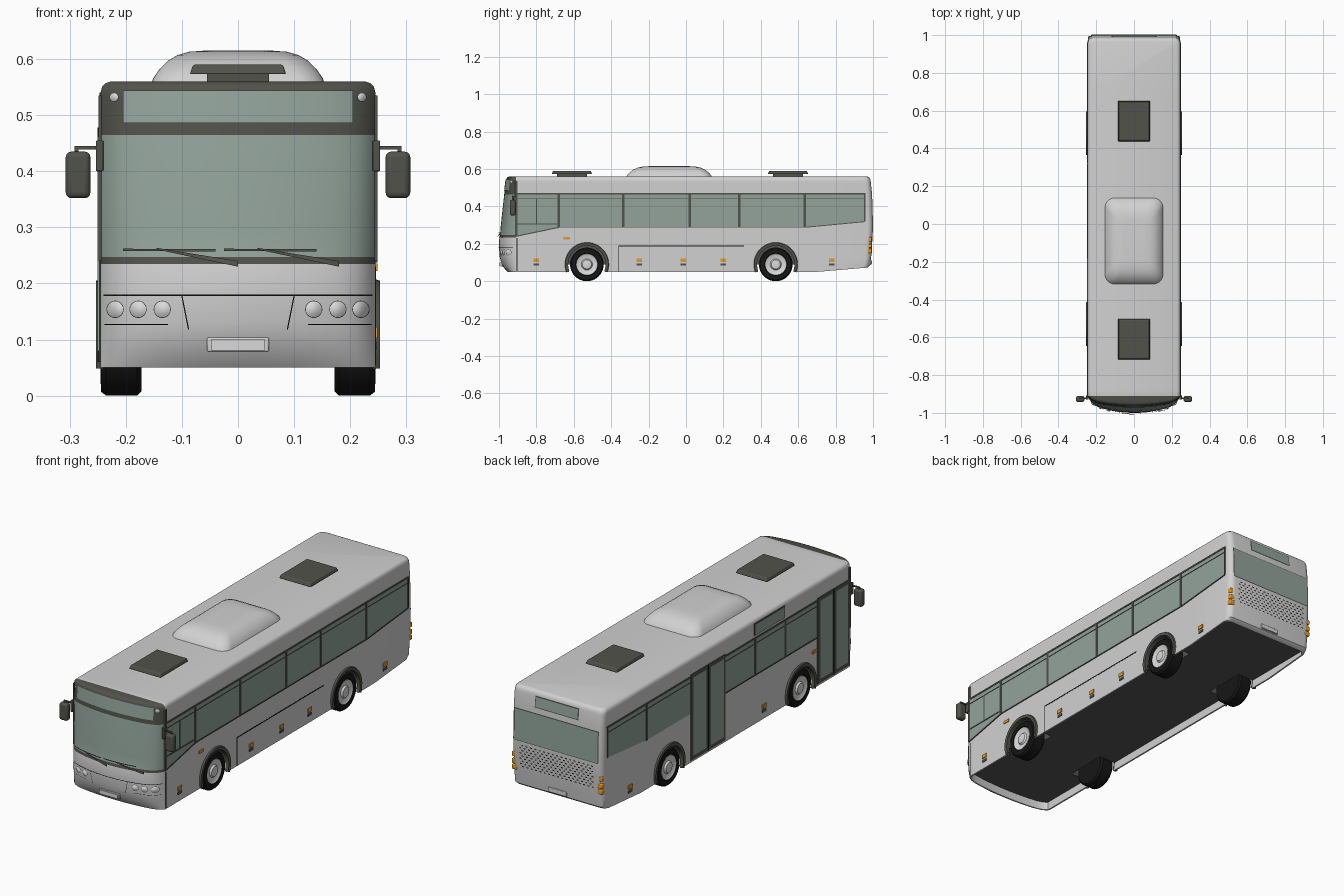
import bpy, bmesh, math

if "Cube" in bpy.data.objects:
    bpy.data.objects.remove(bpy.data.objects["Cube"])

def material(name, r, g, b):
    m = bpy.data.materials.new(name)
    m.diffuse_color = (r, g, b, 1)
    m.use_nodes = True
    m.node_tree.nodes["Principled BSDF"].inputs["Base Color"].default_value = m.diffuse_color
    return m

WHITE = material("body white", 0.64, 0.64, 0.64)
GLASS = material("tinted glass", 0.29, 0.37, 0.33)
DARK = material("dark trim", 0.085, 0.085, 0.07)
UNDER = material("underbody grey", 0.09, 0.09, 0.09)
BLACK = material("rubber black", 0.008, 0.008, 0.008)
ORANGE = material("marker orange", 0.8, 0.32, 0.02)
SILVER = material("lamp silver", 0.7, 0.7, 0.7)

def build(name, verts, faces, mats, rule=None, angle=35):
    me = bpy.data.meshes.new(name)
    me.from_pydata(verts, [], faces)
    bm = bmesh.new()
    bm.from_mesh(me)
    bmesh.ops.recalc_face_normals(bm, faces=bm.faces)
    if rule:
        for f in bm.faces:
            f.material_index = rule(f.calc_center_median())
    bm.to_mesh(me)
    bm.free()
    for m in mats:
        me.materials.append(m)
    ob = bpy.data.objects.new(name, me)
    bpy.context.collection.objects.link(ob)
    smooth(ob, angle)
    return ob

def smooth(ob, angle=35):
    bpy.ops.object.select_all(action='DESELECT')
    ob.select_set(True)
    bpy.context.view_layer.objects.active = ob
    bpy.ops.object.shade_smooth_by_angle(angle=math.radians(angle))

def loft(rings, caps=True):
    n = len(rings[0])
    verts = [p for r in rings for p in r]
    faces = [(k*n+i, k*n+(i+1) % n, (k+1)*n+(i+1) % n, (k+1)*n+i)
             for k in range(len(rings)-1) for i in range(n)]
    if caps:
        faces += [tuple(range(n)), tuple(range(len(verts)-n, len(verts)))]
    return verts, faces

# Body profile: height, front y, back y
W, SIDE = 0.245, -0.91
PROFILE = [(0.05, -0.955, 0.97), (0.085, -0.985, 0.985), (0.13, -0.996, 0.99), (0.18, -1.0, 0.994),
           (0.235, -0.998, 0.997), (0.247, -0.994, 0.998), (0.3, -0.99, 1.0), (0.465, -0.972, 0.995),
           (0.53, -0.963, 0.988), (0.54, -0.962, 0.986)]

def at(z, col):
    for a, b in zip(PROFILE, PROFILE[1:]):
        if z <= b[0]:
            return a[col] + (b[col]-a[col])*(z-a[0])/(b[0]-a[0])
    return PROFILE[-1][col]

def bow(u):
    return 0.55*u**2 + 0.45*u**12

def front_y(x, z):
    f = at(z, 1)
    return f + (SIDE-f)*bow(min(1, abs(x)/W))

def ring(z, f, b, inset=0, rise=False):
    w, f, b = W-inset, f+inset, b-inset
    pts = []
    for i in range(25):
        u = math.sin(math.pi*(i/24-0.5))
        pts.append((w*u, f+(SIDE-f)*bow(u)))
    corner = [(w-0.03+0.03*math.cos(a*math.pi/10), b-0.03+0.03*math.sin(a*math.pi/10)) for a in range(6)]
    right = [(w, -0.88), (w, 0.7)] + corner
    pts += right + [(-x, y) for x, y in reversed(right)]
    return [(x, y, z+(max(0, y-0.7)*0.085 if rise else 0)) for x, y in pts]

# Body shell with sunken floor, painted by region
z0, f0, b0 = PROFILE[0]
rings = [ring(0.09, f0, b0, 0.008), ring(z0, f0, b0, 0.008, True), ring(z0, f0, b0, 0, True)]
rings += [ring(*p) for p in PROFILE[1:]]
rings += [ring(z, -0.962, 0.986, i) for z, i in ((0.551, 0.003), (0.557, 0.009), (0.56, 0.018))]
verts, faces = loft(rings, False)
n = len(rings[0])
top = len(verts)-n
faces += [tuple(range(n)), tuple(range(top, top+25)), tuple(range(top+24, top+n)) + (top,)]

def paint(c):
    if abs(c.z-0.09) < 0.001 and abs(c.y) < 0.9 and abs(c.x) < 0.2:
        return 3
    if c.y < SIDE and c.z > 0.235:
        return 1 if 0.247 < c.z < 0.465 else 2
    return 0

body = build("body", verts, faces, [WHITE, GLASS, DARK, UNDER], paint)

# Wheel wells cut out of the body
AXLES, HUBZ = (-0.53, 0.48), 0.09

def circle_x(x, y, r, seg=40):
    return [(x, y+r*math.cos(2*math.pi*i/seg), HUBZ+r*math.sin(2*math.pi*i/seg)) for i in range(seg)]

cv, cf = [], []
for y in AXLES:
    for s in (-1, 1):
        v, f = loft([circle_x(s*0.15, y, 0.104), circle_x(s*0.3, y, 0.104)])
        cf += [tuple(i+len(cv) for i in q) for q in f]
        cv += v
cutter = build("wheel_well_cutter", cv, cf, [WHITE, GLASS, DARK, UNDER], lambda c: 3)
cutter.hide_render = True
mod = body.modifiers.new("wells", 'BOOLEAN')
mod.operation, mod.solver, mod.object = 'DIFFERENCE', 'EXACT', cutter
bpy.context.view_layer.objects.active = body
bpy.ops.object.modifier_apply(modifier="wells")
bpy.data.objects.remove(cutter)
smooth(body)

# Wheels and arch trims
for y, end in zip(AXLES, ("front", "rear")):
    for s, side in ((1, "right"), (-1, "left")):
        tire = [(0.172, 0.05), (0.172, 0.082), (0.18, 0.09), (0.235, 0.09), (0.244, 0.083), (0.245, 0.06), (0.236, 0.056)]
        build(f"{end}_{side}_tire", *loft([circle_x(s*x, y, r) for x, r in tire]), [BLACK])
        hub = [(0.232, 0.058), (0.244, 0.057), (0.24, 0.05), (0.238, 0.03), (0.246, 0.024), (0.248, 0.012)]
        build(f"{end}_{side}_hub", *loft([circle_x(s*x, y, r) for x, r in hub]), [SILVER])
        arc = []
        for i in range(29):
            a = math.radians(-21 + 222*i/28)
            arc.append([(s*x, y+r*math.cos(a), HUBZ+r*math.sin(a))
                        for x, r in ((0.235, 0.1), (0.252, 0.1), (0.253, 0.115), (0.24, 0.119))])
        build(f"{end}_{side}_arch_trim", *loft(arc), [DARK])

# Flat plates on the sides
def R(y0, y1, za, zb):
    return [(y0, za), (y1, za), (y1, zb), (y0, zb)]

def side_plates(name, s, polys, mat, out=0.002):
    v, f = [], []
    for p in polys:
        pv, pf = loft([[(s*0.243, y, z) for y, z in p], [(s*(W+out), y, z) for y, z in p]])
        f += [tuple(i+len(v) for i in q) for q in pf]
        v += pv
    build(name, v, f, [mat], angle=20)

rear_pane = [(0.32, 0.29), (0.64, 0.29), (0.955, 0.32), (0.955, 0.465), (0.32, 0.465)]
side_plates("right_windows", 1, [[(-0.91, 0.24), (-0.68, 0.288), (-0.68, 0.465), (-0.91, 0.465)],
            R(-0.68, 0.32, 0.29, 0.465), rear_pane], GLASS)
bars = [R(y-0.006, y+0.006, 0.29, 0.465) for y in (-0.68, -0.335, 0.02, 0.285, 0.635)]
bars += [R(-0.91, 0.96, 0.463, 0.471), R(-0.91, -0.68, 0.302, 0.308), R(-0.803, -0.797, 0.305, 0.442),
         R(0.953, 0.959, 0.32, 0.465), R(-0.68, 0.64, 0.286, 0.291), R(-0.91, 0.955, 0.44, 0.443),
         [(-0.91, 0.237), (-0.68, 0.285), (-0.68, 0.291), (-0.91, 0.243)],
         [(0.64, 0.286), (0.955, 0.316), (0.955, 0.321), (0.64, 0.291)]]
side_plates("right_window_frames", 1, bars, DARK, 0.004)
side_plates("left_windows", -1, [rear_pane, R(-0.655, 0.05, 0.29, 0.465)], GLASS)
side_plates("left_window_frames", -1, [R(y-0.006, y+0.006, 0.29, 0.465) for y in (0.655, -0.18, -0.41)] +
            [R(-0.66, 0.05, 0.463, 0.471), R(0.32, 0.96, 0.463, 0.471), R(-0.66, 0.05, 0.286, 0.291),
             R(0.32, 0.955, 0.44, 0.443), R(-0.66, 0.05, 0.44, 0.443), R(0.953, 0.959, 0.32, 0.465)], DARK, 0.004)
side_plates("left_sign_frame", -1, [R(-0.41, -0.175, 0.48, 0.54)], DARK)
side_plates("left_sign", -1, [R(-0.405, -0.18, 0.485, 0.535)], GLASS, 0.004)
for name, ya, yb in (("front_door", -0.905, -0.66), ("middle_door", 0.05, 0.317)):
    mid = (ya+yb)/2
    side_plates(name + "_frame", -1, [R(ya, yb, 0.06, 0.478)], DARK, 0.003)
    side_plates(name + "_glass", -1, [R(a+0.014, b-0.014, 0.08, 0.462) for a, b in ((ya, mid), (mid, yb))], GLASS, 0.005)
    side_plates(name + "_seam", -1, [R(mid-0.002, mid+0.002, 0.06, 0.478)], BLACK, 0.005)
for s, side, ys in ((1, "right", (-0.8, -0.25, -0.015, 0.2, 0.78)), (-1, "left", (-0.25, 0.78))):
    side_plates(side + "_pillar", s, [R(-0.915, -0.902, 0.24, 0.535)], DARK, 0.004)
    side_plates(side + "_markers", s, [R(y-0.015, y+0.015, 0.103, 0.122) for y in ys] + [R(-0.655, -0.62, 0.222, 0.236)], ORANGE, 0.004)
    side_plates(side + "_reflectors", s, [R(y-0.015, y+0.015, 0.083, 0.096) for y in ys], DARK, 0.003)
side_plates("right_panel_lines", 1, [R(-0.36, 0.31, 0.186, 0.191), R(-0.361, -0.357, 0.053, 0.19),
            R(-0.906, -0.902, 0.055, 0.23)], BLACK, 0.001)

# Details laid on the curved front
def front_strip(name, a, b, wa, wb, mat, off=0.003, steps=24):
    v, f = [], []
    for i in range(steps+1):
        t = i/steps
        x, z, h = a[0]+(b[0]-a[0])*t, a[1]+(b[1]-a[1])*t, (wa+(wb-wa)*t)/2
        flat = abs(b[0]-a[0]) > abs(b[1]-a[1])
        for k in (-1, 1):
            px, pz = (x, z+k*h) if flat else (x+k*h, z)
            v.append((px, front_y(px, pz)-off, pz))
    f = [(2*i, 2*i+2, 2*i+3, 2*i+1) for i in range(steps)]
    build(name, v, f, [mat])

def front_disc(name, x, z, r, mat, off, dome):
    rr = []
    for k in (1, 0.75, 0.4, 0.1):
        rr.append([(x+r*k*math.cos(a), front_y(x+r*k*math.cos(a), z)-off-dome*(1-k*k), z+r*k*math.sin(a))
                   for a in [2*math.pi*i/24 for i in range(24)]])
    v, f = loft(rr, False)
    build(name, v, f + [tuple(range(72, 96))], [mat])

front_strip("destination_sign", (-0.205, 0.515), (0.205, 0.515), 0.058, 0.058, GLASS)
front_strip("front_panel_line", (-0.24, 0.179), (0.24, 0.179), 0.003, 0.003, BLACK)
for s, side in ((1, "right"), (-1, "left")):
    front_strip(side + "_lamp_line", (s*0.125, 0.127), (s*0.238, 0.127), 0.0015, 0.0015, BLACK)
    front_strip(side + "_hatch_line", (s*0.1, 0.178), (s*0.088, 0.118), 0.002, 0.002, BLACK)
    for x in (0.135, 0.178, 0.219):
        front_disc(f"{side}_headlight_rim", s*x, 0.154, 0.0155, DARK, 0.002, 0)
        front_disc(f"{side}_headlight", s*x, 0.154, 0.0142, SILVER, 0.003, 0.005)
    front_disc(side + "_top_lamp", s*0.221, 0.532, 0.008, SILVER, 0.004, 0.003)
for name, x in (("left", -0.205), ("right", -0.025)):
    front_strip(name + "_wiper_blade", (x, 0.26), (x+0.165, 0.259), 0.004, 0.004, DARK, 0.007)
    front_strip(name + "_wiper_arm", (x+0.06, 0.262), (x+0.205, 0.235), 0.003, 0.01, DARK, 0.01)

def box(name, x, y, z, mat, bevel=0, taper=1):
    cx, cy = sum(x)/2, sum(y)/2
    rect = lambda t, h: [(cx+(px-cx)*t, cy+(py-cy)*t, h) for px, py in ((x[0], y[0]), (x[1], y[0]), (x[1], y[1]), (x[0], y[1]))]
    ob = build(name, *loft([rect(1, z[0]), rect(taper, z[1])]), [mat])
    if bevel:
        m = ob.modifiers.new("round", 'BEVEL')
        m.width, m.segments = bevel, 3
    return ob

box("front_plate_holder", (-0.055, 0.055), (-0.992, -0.97), (0.078, 0.104), WHITE, 0.003)
box("front_plate", (-0.048, 0.048), (-0.996, -0.98), (0.081, 0.1), SILVER)

# Back details
def back_plates(name, quads, mat, off):
    v = [(x, at(z, 2)+off, z) for xa, xb, za, zb in quads for x, z in ((xa, za), (xb, za), (xb, zb), (xa, zb))]
    build(name, v, [tuple(range(i, i+4))[::-1] for i in range(0, len(v), 4)], [mat])

back_plates("rear_window_frame", [(-0.228, 0.228, 0.3, 0.456)], DARK, 0.001)
back_plates("rear_window", [(-0.224, 0.224, 0.304, 0.452)], GLASS, 0.003)
back_plates("rear_sign_frame", [(-0.118, 0.118, 0.482, 0.538)], DARK, 0.003)
back_plates("rear_sign", [(-0.113, 0.113, 0.487, 0.533)], GLASS, 0.005)
back_plates("engine_vents", [(x, x+0.01, z, z+0.005) for r in range(9) for c in range(17)
            for x, z in [(-0.2+c*0.0235+(r % 2)*0.011, 0.175+r*0.013)]], BLACK, 0.002)
box("rear_plate", (-0.05, 0.05), (0.97, 0.994), (0.09, 0.112), SILVER, 0.003)
for s in (1, -1):
    for z in (0.15, 0.178, 0.212):
        xs = sorted((s*0.216, s*0.243))
        box("tail_light", xs, (0.962, 0.994), (z, z+0.024), ORANGE, 0.004)

# Roof hatches
for y, end in ((-0.61, "front"), (0.545, "rear")):
    box(end + "_hatch_base", (-0.055, 0.055), (y-0.08, y+0.08), (0.555, 0.575), DARK)
    box(end + "_hatch_lid", (-0.086, 0.086), (y-0.108, y+0.108), (0.573, 0.59), DARK, 0.003, 0.93)

# Roof air unit
def rounded(hx, hy, r, y, z):
    pts = []
    for q, (sx, sy) in enumerate(((1, 1), (-1, 1), (-1, -1), (1, -1))):
        for i in range(8):
            a = (q + i/7)*math.pi/2
            pts.append((sx*(hx-r)+r*math.cos(a), y+sy*(hy-r)+r*math.sin(a), z))
    return pts

pod = [(0.555, 0), (0.566, 0.004), (0.582, 0.015), (0.597, 0.03), (0.607, 0.047), (0.613, 0.068), (0.615, 0.095)]
build("roof_air_unit", *loft([rounded(0.155-i, 0.23-i*1.3, 0.05-i*0.2, -0.09, z) for z, i in pod]), [WHITE], angle=50)

# Mirrors
for s, side in ((1, "right"), (-1, "left")):
    X = lambda a, b: sorted((s*a, s*b))
    box(side + "_mirror", X(0.263, 0.307), (-0.942, -0.91), (0.352, 0.435), DARK, 0.01)
    box(side + "_mirror_arm", X(0.246, 0.291), (-0.926, -0.919), (0.439, 0.445), DARK)
    box(side + "_mirror_post", X(0.284, 0.291), (-0.926, -0.919), (0.43, 0.443), DARK)
    box(side + "_mirror_mount", X(0.24, 0.253), (-0.93, -0.908), (0.4, 0.455), DARK, 0.002)
